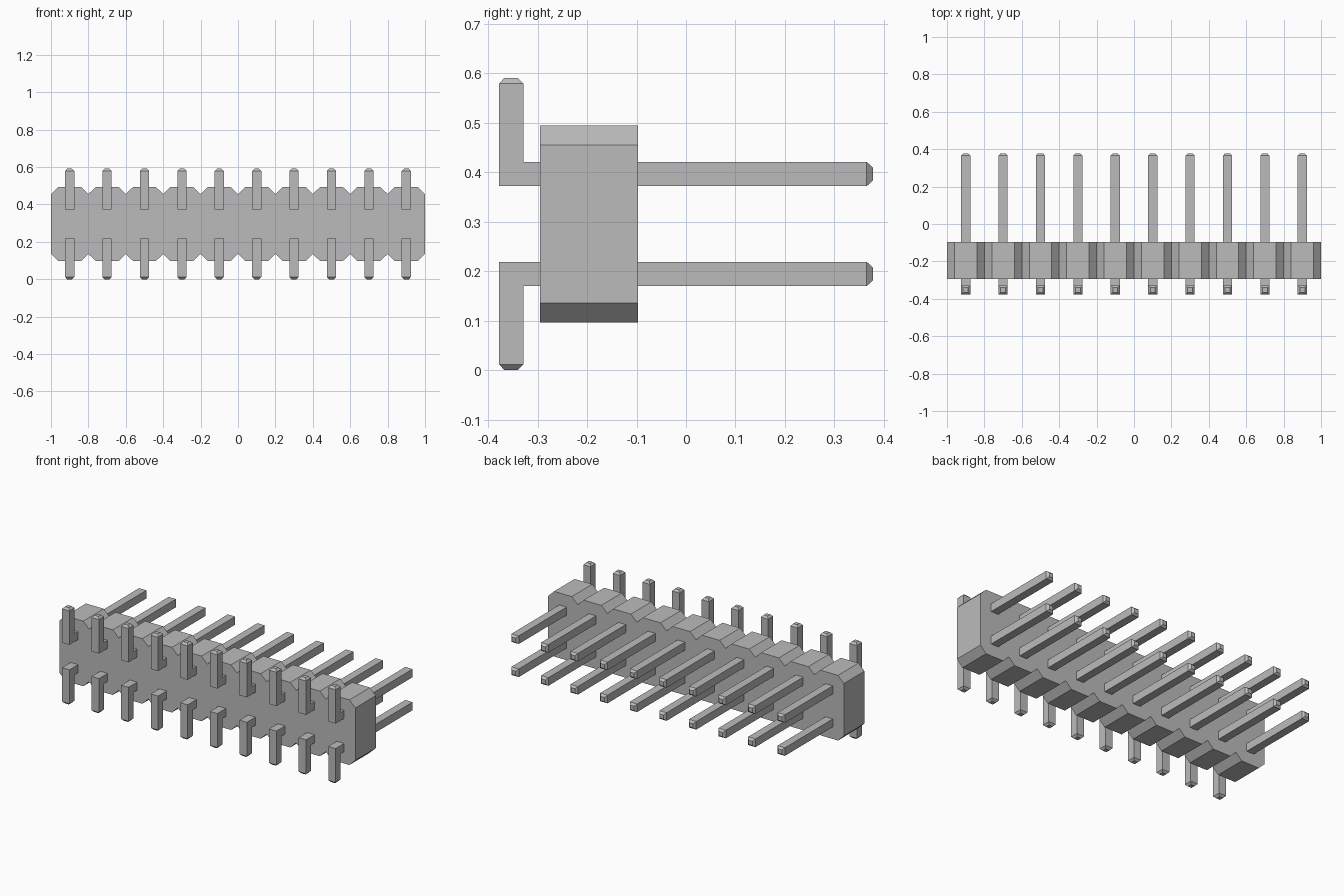
import bpy
import bmesh

if "Cube" in bpy.data.objects:
    bpy.data.objects.remove(bpy.data.objects["Cube"], do_unlink=True)

COUNT = 10          # pin columns
PITCH = 0.2
MID_Z = 0.2955      # mirror plane between the two pin rows

grey = bpy.data.materials.new("plain_grey")
grey.use_nodes = True
grey.diffuse_color = (0.5, 0.5, 0.5, 1)
grey.node_tree.nodes["Principled BSDF"].inputs["Base Color"].default_value = (0.5, 0.5, 0.5, 1)


def finish(bm, name):
    bmesh.ops.recalc_face_normals(bm, faces=bm.faces)
    mesh = bpy.data.meshes.new(name)
    bm.to_mesh(mesh)
    bm.free()
    mesh.materials.append(grey)
    obj = bpy.data.objects.new(name, mesh)
    bpy.context.collection.objects.link(obj)
    return obj


def build_housing():
    """Row of chamfered octagonal cells, drawn as one outline and extruded in depth."""
    edge, flat, half, shoulder = PITCH / 2, 0.06, 0.199, 0.16
    top = [(-COUNT * edge, shoulder)]
    for i in range(COUNT):
        x = (i - (COUNT - 1) / 2) * PITCH
        top += [(x - flat, half), (x + flat, half), (x + edge, shoulder)]
    outline = top + [(x, -z) for x, z in reversed(top)]
    bm = bmesh.new()
    face = bm.faces.new([bm.verts.new((x, -0.295, MID_Z + z)) for x, z in outline])
    out = bmesh.ops.extrude_face_region(bm, geom=[face])
    moved = [v for v in out["geom"] if isinstance(v, bmesh.types.BMVert)]
    bmesh.ops.translate(bm, verts=moved, vec=(0, 0.198, 0))
    return finish(bm, "housing")


def build_pin(name, x, side):
    """Square L-shaped pin with tapered ends; side is +1 for the upper row, -1 for the lower."""
    r, t = 0.0247, 0.013
    yc, zc = -0.3535, 0.101          # centre lines of the foot and the long leg
    # Each section: half width, then (y, z) on the outer and inner side of the bend
    sections = [
        (t, (yc - t, MID_Z), (yc + t, MID_Z)),
        (r, (yc - r, MID_Z - 0.012), (yc + r, MID_Z - 0.012)),
        (r, (yc - r, zc - r), (yc + r, zc + r)),
        (r, (0.365, zc - r), (0.365, zc + r)),
        (t, (0.378, zc - t), (0.378, zc + t)),
    ]
    bm = bmesh.new()
    rings = []
    for w, (y0, z0), (y1, z1) in sections:
        corners = [(-w, y0, z0), (w, y0, z0), (w, y1, z1), (-w, y1, z1)]
        rings.append([bm.verts.new((x + dx, y, MID_Z + side * z)) for dx, y, z in corners])
    for a, b in zip(rings, rings[1:]):
        for i in range(4):
            j = (i + 1) % 4
            bm.faces.new((a[i], a[j], b[j], b[i]))
    bm.faces.new(rings[0])
    bm.faces.new(rings[-1])
    return finish(bm, name)


build_housing()
for n in range(COUNT):
    px = (n - (COUNT - 1) / 2) * PITCH
    build_pin(f"upper_pin_{n + 1}", px, 1)
    build_pin(f"lower_pin_{n + 1}", px, -1)
